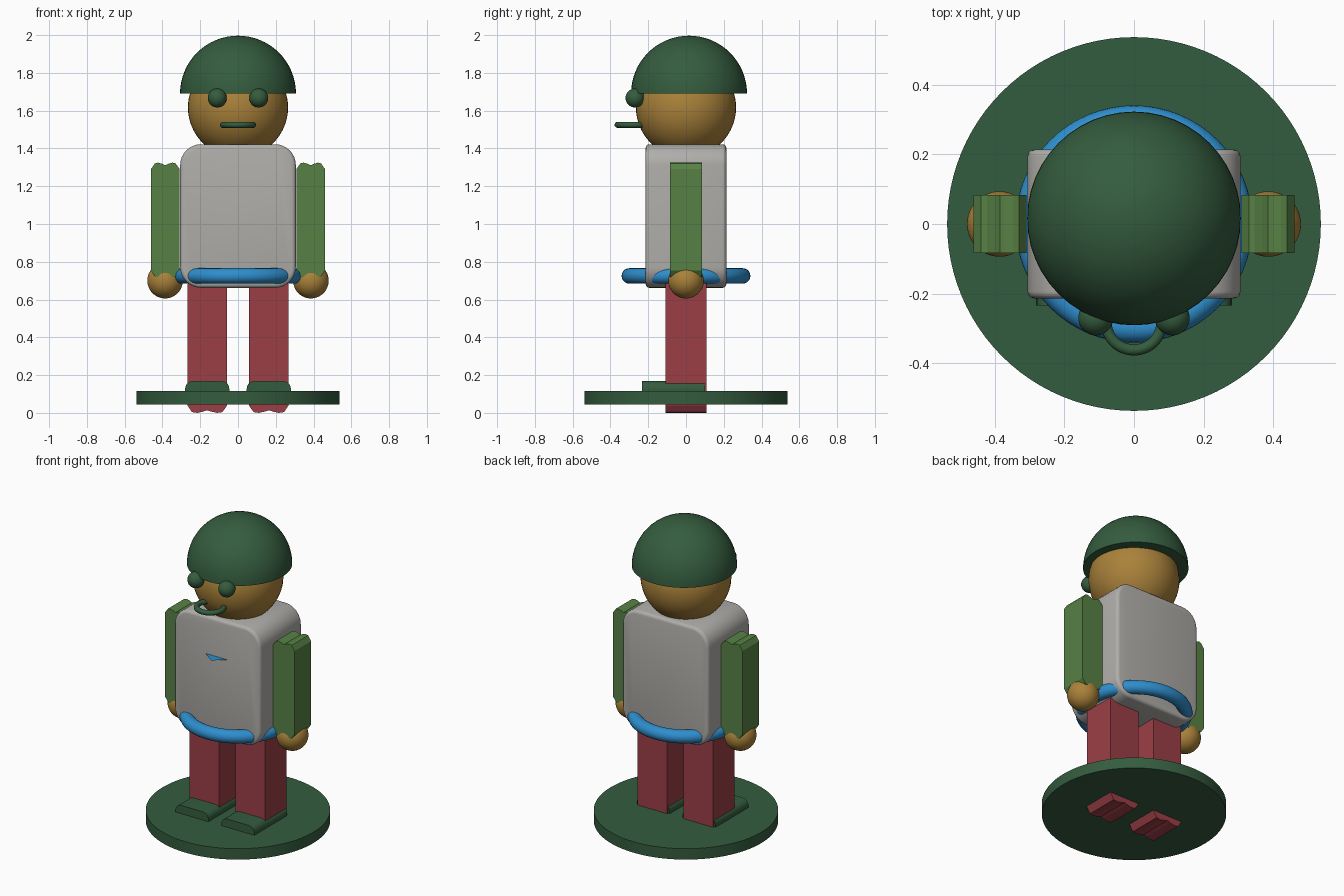
import bpy, bmesh, math
from mathutils import Matrix, Vector

cube = bpy.data.objects.get("Cube")
if cube:
    bpy.data.objects.remove(cube, do_unlink=True)


def material(name, rgb):
    linear = [((c / 255 + 0.055) / 1.055) ** 2.4 for c in rgb] + [1]
    m = bpy.data.materials.new(name)
    m.use_nodes = True
    m.diffuse_color = linear
    m.node_tree.nodes["Principled BSDF"].inputs["Base Color"].default_value = linear
    return m


DARK_GREEN = material("dark green", (52, 92, 62))
LEAF_GREEN = material("leaf green", (87, 129, 69))
SKIN = material("tan skin", (170, 130, 58))
GREY = material("warm grey", (176, 174, 170))
RED = material("brick red", (155, 63, 70))
BLUE = material("bright blue", (46, 142, 205))


def finish(obj, name, mat, smooth=True):
    obj.name = name
    obj.data.materials.append(mat)
    if smooth:
        bpy.ops.object.select_all(action='DESELECT')
        obj.select_set(True)
        bpy.context.view_layer.objects.active = obj
        bpy.ops.object.shade_smooth_by_angle(angle=math.radians(35))
    return obj


def from_bmesh(bm, name, mat, smooth=True):
    mesh = bpy.data.meshes.new(name)
    bm.to_mesh(mesh)
    bm.free()
    obj = bpy.data.objects.new(name, mesh)
    bpy.context.collection.objects.link(obj)
    return finish(obj, name, mat, smooth)


def ball(name, centre, radius, mat, flat_base=False):
    bm = bmesh.new()
    bmesh.ops.create_uvsphere(bm, u_segments=48, v_segments=32, radius=radius)
    if flat_base:
        geom = bm.verts[:] + bm.edges[:] + bm.faces[:]
        cut = bmesh.ops.bisect_plane(bm, geom=geom, dist=1e-5, plane_co=(0, 0, 0),
                                     plane_no=(0, 0, -1), clear_outer=True)
        rim = [e for e in bm.edges if e.is_boundary]
        bmesh.ops.holes_fill(bm, edges=rim, sides=0)
        bmesh.ops.recalc_face_normals(bm, faces=bm.faces[:])
    bmesh.ops.translate(bm, verts=bm.verts[:], vec=centre)
    return from_bmesh(bm, name, mat)


def prism(name, outline, y0, y1, mat, smooth=False, bevel=0):
    """Extrude an x-z outline from y0 to y1."""
    bm = bmesh.new()
    face = bm.faces.new([bm.verts.new((x, y0, z)) for x, z in outline])
    ext = bmesh.ops.extrude_face_region(bm, geom=[face])
    moved = [g for g in ext["geom"] if isinstance(g, bmesh.types.BMVert)]
    bmesh.ops.translate(bm, verts=moved, vec=(0, y1 - y0, 0))
    bmesh.ops.recalc_face_normals(bm, faces=bm.faces[:])
    if bevel:
        ends = [e for e in bm.edges if abs(e.verts[0].co.y - e.verts[1].co.y) < 1e-6]
        bmesh.ops.bevel(bm, geom=ends, offset=bevel, segments=3, profile=0.5,
                        affect='EDGES', clamp_overlap=True)
    return from_bmesh(bm, name, mat, smooth)


def rounded(cx, cz, half_w, half_h, r, steps=8):
    """Rounded rectangle outline."""
    points = []
    for q, (sx, sz) in enumerate([(1, 1), (-1, 1), (-1, -1), (1, -1)]):
        for i in range(steps + 1):
            a = math.pi / 2 * (q + i / steps)
            points.append((cx + sx * (half_w - r) + r * math.cos(a),
                           cz + sz * (half_h - r) + r * math.sin(a)))
    return points


def notched(cx, cz, half_w, half_h, cut, dip):
    """Rectangle outline with cut corners and a shallow notch in each end."""
    top = [(half_w, half_h - cut), (half_w - cut * 0.6, half_h - dip * 0.3),
           (half_w * 0.5, half_h), (half_w * 0.2, half_h - dip * 0.5),
           (0, half_h - dip)]
    top += [(-x, z) for x, z in reversed(top[:-1])]
    return [(cx + x, cz + z) for x, z in top + [(-x, -z) for x, z in top]]


def ring(name, centre, major, minor, mat):
    bpy.ops.mesh.primitive_torus_add(location=centre, major_radius=major,
                                     minor_radius=minor, major_segments=64,
                                     minor_segments=20)
    return finish(bpy.context.object, name, mat)


# Base disc
bpy.ops.mesh.primitive_cylinder_add(vertices=96, radius=0.537, depth=0.07,
                                    location=(0, 0, 0.08))
finish(bpy.context.object, "base_disc", DARK_GREEN)

# Body and belt
prism("torso", rounded(0, 1.042, 0.306, 0.38, 0.11), -0.214, 0.214, GREY, True, 0.02)
ring("belt", (0, 0, 0.725), 0.3, 0.041, BLUE)

# Thin chest flap
bm = bmesh.new()
bm.faces.new([bm.verts.new(p) for p in
              [(-0.085, -0.21, 1.18), (0, -0.275, 1.18), (0.085, -0.21, 1.18)]])
from_bmesh(bm, "chest_flap", BLUE, False)

# Head, helmet and mouth
ball("head", (0, 0, 1.617), 0.265, SKIN)
ball("helmet", (0, 0.016, 1.69), 0.307, DARK_GREEN, flat_base=True)
ring("mouth", (0, -0.282, 1.525), 0.08, 0.016, DARK_GREEN)

# Paired parts
for side, s in (("left", 1), ("right", -1)):
    ball(side + "_eye", (s * 0.11, -0.27, 1.667), 0.05, DARK_GREEN)
    prism(side + "_arm", notched(s * 0.385, 1.022, 0.076, 0.303, 0.035, 0.014),
          -0.084, 0.084, LEAF_GREEN)
    ball(side + "_hand", (s * 0.386, 0, 0.7), 0.094, SKIN)
    prism(side + "_leg", notched(s * 0.163, 0.36, 0.105, 0.36, 0.04, 0.014),
          -0.108, 0.108, RED)
    prism(side + "_shoe", rounded(s * 0.163, 0.115, 0.117, 0.053, 0.04, 5),
          -0.234, 0.1, DARK_GREEN, True)
